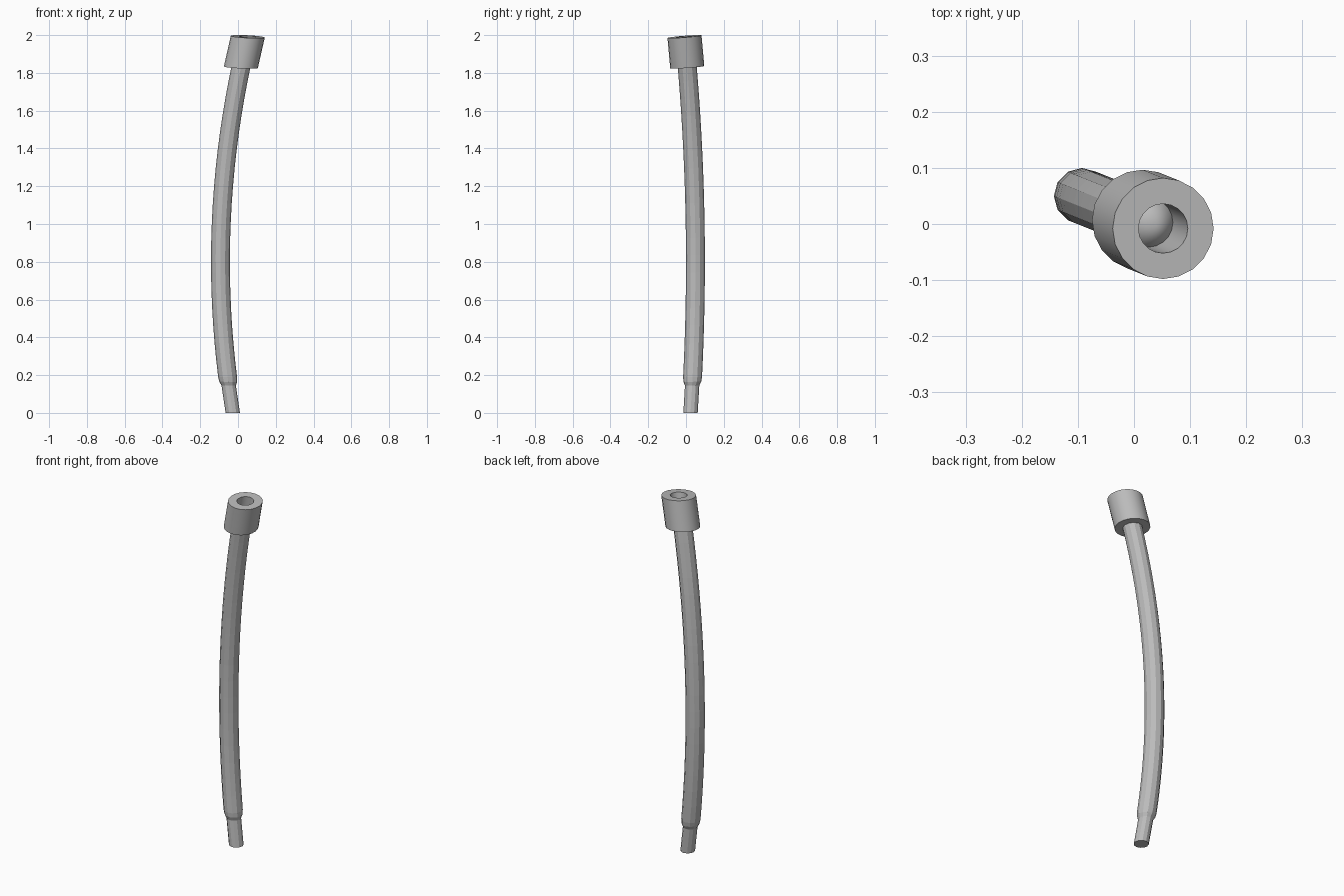
import bpy, bmesh, math
from mathutils import Vector

cube = bpy.data.objects.get("Cube")
if cube:
    bpy.data.objects.remove(cube, do_unlink=True)

grey = bpy.data.materials.new("plain grey")
grey.use_nodes = True
colour = (0.5, 0.5, 0.5, 1)
grey.diffuse_color = colour
grey.node_tree.nodes["Principled BSDF"].inputs["Base Color"].default_value = colour


def spine(z):
    """Centre of the bent rod at height z; the bend lies in one upright plane."""
    bend = 0.102 * (z - 0.8) ** 2
    return Vector((bend - 0.093, 0.05 - 0.4 * bend, z))


def swept(name, profile, sides):
    """Lofts (height, radius) rings along the spine; zero radius closes the end."""
    bm = bmesh.new()
    rings = []
    for z, r in profile:
        centre = spine(z)
        tilt = z / 2
        if r == 0:
            rings.append([bm.verts.new(centre)])
            continue
        ring = []
        for i in range(sides):
            a = math.tau * i / sides
            x, y = r * math.cos(a), r * math.sin(a)
            lift = tilt * (0.08 * y - 0.05 * x)
            ring.append(bm.verts.new(centre + Vector((x, y, lift))))
        rings.append(ring)
    for a, b in zip(rings, rings[1:]):
        for i in range(sides):
            j = (i + 1) % sides
            if len(a) == 1:
                bm.faces.new((a[0], b[j], b[i]))
            elif len(b) == 1:
                bm.faces.new((a[i], a[j], b[0]))
            else:
                bm.faces.new((a[i], a[j], b[j], b[i]))
    bmesh.ops.recalc_face_normals(bm, faces=bm.faces[:])
    mesh = bpy.data.meshes.new(name)
    bm.to_mesh(mesh)
    bm.free()
    mesh.materials.append(grey)
    obj = bpy.data.objects.new(name, mesh)
    bpy.context.collection.objects.link(obj)
    return obj


# Bent rod: narrow foot, short flare, long faceted shaft
steps = 18
shaft = [(0.19 + (1.85 - 0.19) * i / steps, 0.05) for i in range(steps + 1)]
swept("bent_rod", [(0, 0), (0, 0.038), (0.145, 0.038), (0.165, 0.047)] + shaft + [(1.85, 0)], 12)

# Collar: outer wall, flat rim, bore with a pointed floor
collar = swept("top_collar", [
    (1.83, 0), (1.83, 0.09), (1.992, 0.09), (1.992, 0.044),
    (1.877, 0.044), (1.94, 0)], 20)
bpy.ops.object.select_all(action="DESELECT")
collar.select_set(True)
bpy.context.view_layer.objects.active = collar
bpy.ops.object.shade_smooth_by_angle(angle=math.radians(30))
